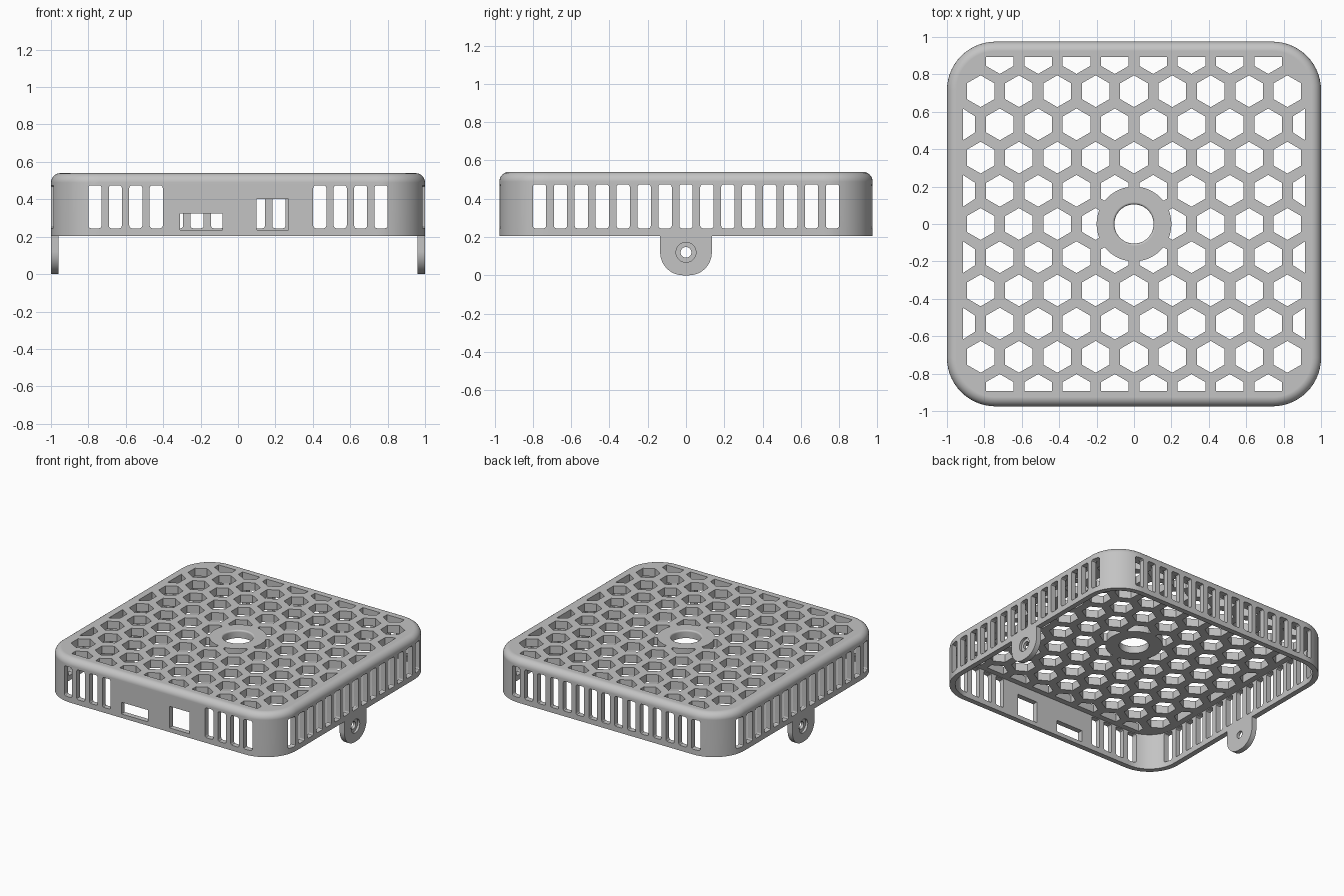
import bpy, bmesh, math
from mathutils import Vector

old = bpy.data.objects.get("Cube")
if old:
    bpy.data.objects.remove(old, do_unlink=True)

HX, HY, CORNER, WALL = 1.0, 0.975, 0.26, 0.04
Z0, Z1, CEILING, FILLET = 0.205, 0.54, 0.48, 0.05

grey = bpy.data.materials.new("matte_grey")
grey.use_nodes = True
grey.diffuse_color = (0.55, 0.55, 0.55, 1)
grey.node_tree.nodes["Principled BSDF"].inputs["Base Color"].default_value = (0.55, 0.55, 0.55, 1)


def skin(bm, loops):
    """Join matching loops of points into one capped solid."""
    rings = [[bm.verts.new(p) for p in loop] for loop in loops]
    n = len(rings[0])
    for a, b in zip(rings, rings[1:]):
        for i in range(n):
            j = (i + 1) % n
            bm.faces.new((a[i], a[j], b[j], b[i]))
    bm.faces.new(rings[0][::-1])
    bm.faces.new(rings[-1])


def make(name, solids):
    bm = bmesh.new()
    for loops in solids:
        skin(bm, loops)
    bmesh.ops.recalc_face_normals(bm, faces=bm.faces)
    mesh = bpy.data.meshes.new(name)
    bm.to_mesh(mesh)
    bm.free()
    mesh.materials.append(grey)
    obj = bpy.data.objects.new(name, mesh)
    bpy.context.collection.objects.link(obj)
    return obj


def apply(obj, kind):
    bpy.context.view_layer.objects.active = obj
    bpy.ops.object.modifier_apply(modifier=kind)


def cut(obj, cutter):
    mod = obj.modifiers.new("cut", "BOOLEAN")
    mod.operation, mod.solver, mod.object = "DIFFERENCE", "EXACT", cutter
    apply(obj, "cut")
    bpy.data.objects.remove(cutter, do_unlink=True)


def finish(obj):
    bpy.ops.object.select_all(action="DESELECT")
    obj.select_set(True)
    bpy.context.view_layer.objects.active = obj
    bpy.ops.object.shade_smooth_by_angle(angle=math.radians(30))
    mod = obj.modifiers.new("normals", "WEIGHTED_NORMAL")
    mod.keep_sharp = True
    apply(obj, "normals")


def rounded(hx, hy, r, steps):
    """Rounded rectangle outline centred on the origin."""
    pts = []
    for k, (sx, sy) in enumerate(((1, 1), (-1, 1), (-1, -1), (1, -1))):
        for i in range(steps + 1):
            a = math.pi / 2 * (k + i / steps)
            pts.append((sx * (hx - r) + r * math.cos(a), sy * (hy - r) + r * math.sin(a)))
    return pts


def circle(r, n=48):
    return [(r * math.cos(2 * math.pi * i / n), r * math.sin(2 * math.pi * i / n)) for i in range(n)]


def level(pts, z):
    return [Vector((x, y, z)) for x, y in pts]


def side_prism(axis, a, b, c, z, hw, hh, r):
    """Rounded opening running from a to b along an axis, centred at c, z."""
    pts = rounded(hw, hh, r, 3)
    if axis == "x":
        return [[Vector((d, c + u, z + v)) for u, v in pts] for d in (a, b)]
    return [[Vector((c + u, d, z + v)) for u, v in pts] for d in (a, b)]


# Hollow case with rounded corners and a filleted top edge
def outline(inset, z):
    return level(rounded(HX - inset, HY - inset, CORNER - inset, 14), z)


loops = [outline(WALL, CEILING), outline(WALL, Z0), outline(0, Z0)]
for i in range(7):
    a = math.pi / 2 * i / 6
    loops.append(outline(FILLET * (1 - math.cos(a)), Z1 - FILLET * (1 - math.sin(a))))
case = make("vented_case", [loops])

# Ventilation slots: full rows on the sides and back, two groups on the front
slots = []
for i in range(-7, 8):
    c = i * 0.1093
    size = (c, 0.36, 0.035, 0.115, 0.014)
    slots.append(side_prism("x", 0.89, 1.1, *size))
    slots.append(side_prism("x", -1.1, -0.89, *size))
    slots.append(side_prism("y", 0.88, 1.1, *size))
    if abs(i) >= 4:
        slots.append(side_prism("y", -1.1, -0.88, *size))

# Two port openings in the front wall
slots.append(side_prism("y", -1.1, -0.88, -0.197, 0.28, 0.113, 0.045, 0.002))
slots.append(side_prism("y", -1.1, -0.88, 0.185, 0.32, 0.085, 0.083, 0.002))
cut(case, make("slot_cutter", slots))

# Honeycomb openings in the top, trimmed to a border and a round centre pad
PITCH, ROW, HEX = 0.205, 0.1775, 0.085
LX, LY = 0.915, 0.893
hexes = []
for row in range(-5, 6):
    for col in range(-5, 6):
        cx, cy = (col + 0.5 * (row % 2)) * PITCH, row * ROW
        if abs(cx) > 0.95 or (abs(row) == 5 and abs(cx) > 0.8):
            continue
        pts = []
        for k in range(6):
            a = math.radians(30 + 60 * k)
            x, y = cx + HEX * math.cos(a), cy + HEX * math.sin(a)
            p = (max(-LX, min(LX, x)), max(-LY, min(LY, y)))
            if p not in pts:
                pts.append(p)
        hexes.append([level(pts, 0.45), level(pts, 0.6)])
hex_cutter = make("hex_cutter", hexes)
cut(hex_cutter, make("pad_cutter", [[level(circle(0.2), 0.4), level(circle(0.2), 0.7)]]))
cut(case, hex_cutter)

# Centre hole with a softened upper rim
hole = [level(circle(0.105), 0.4)]
for i in range(5):
    a = math.pi / 2 * i / 4
    hole.append(level(circle(0.105 + 0.012 * (1 - math.cos(a))), Z1 - 0.012 * (1 - math.sin(a))))
hole.append(level(circle(0.117), 0.6))
cut(case, make("hole_cutter", [hole]))
finish(case)

# Screw tabs hanging from the left and right walls, counterbored outside
STEPS = 12
for name, s in (("left_tab", 1), ("right_tab", -1)):
    profile = [(0.135, Z0), (-0.135, Z0)]
    for k, side in ((2, -1), (3, 1)):
        for i in range(STEPS + 1):
            a = math.pi / 2 * (k + i / STEPS)
            profile.append((side * 0.015 + 0.12 * math.cos(a), 0.12 + 0.12 * math.sin(a)))
    tab = make(name, [[[Vector((s * d, y, z)) for y, z in profile] for d in (0.96, 1.0)]])
    bore = [(0.9, 0.028), (0.982, 0.028), (0.982, 0.052), (1.1, 0.052)]
    cut(tab, make("bore_cutter", [[[Vector((s * d, y, z + 0.12)) for y, z in circle(r, 32)]
                                   for d, r in bore]]))
    finish(tab)
